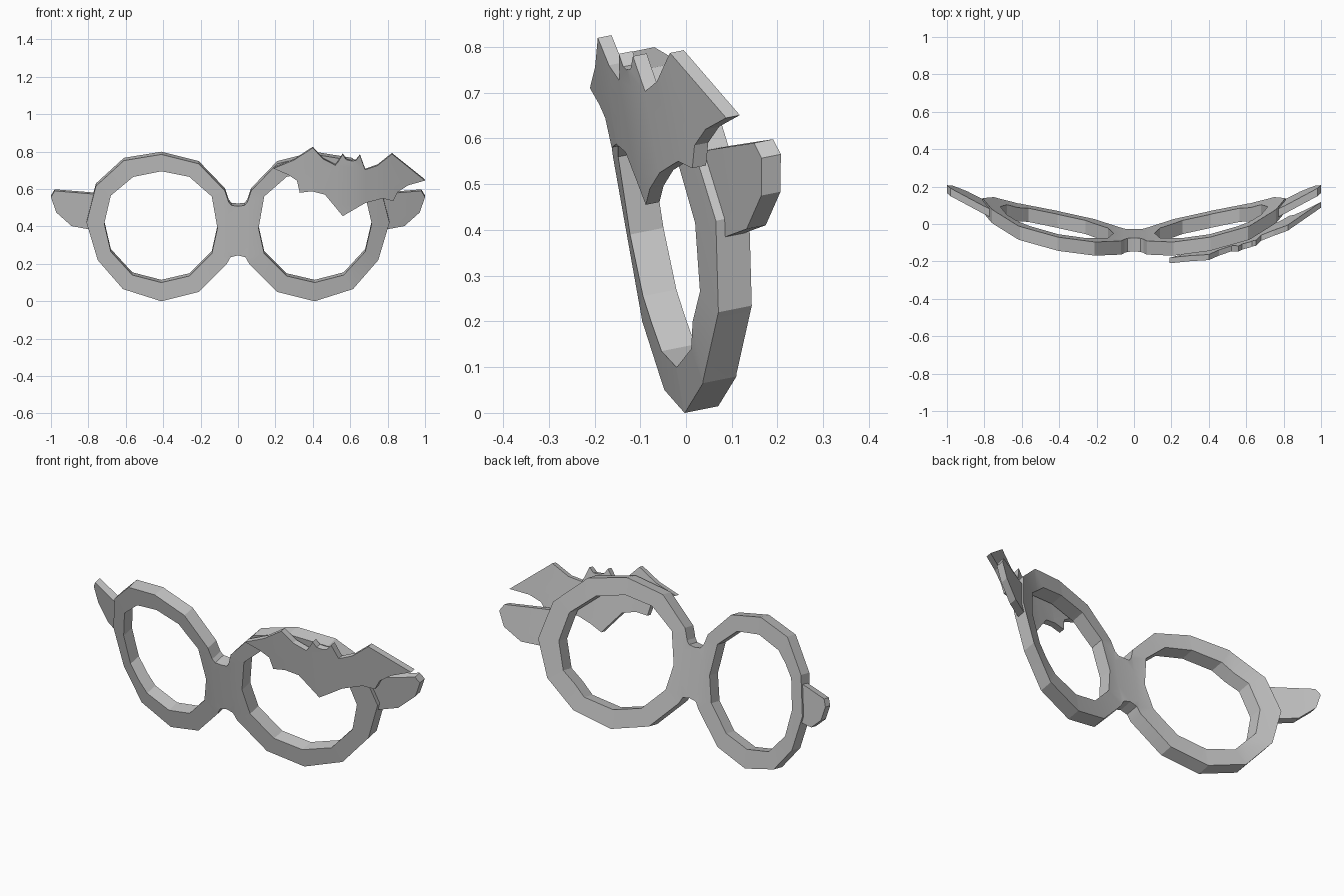
import bpy, bmesh

cube = bpy.data.objects.get("Cube")
if cube:
    bpy.data.objects.remove(cube)

grey = bpy.data.materials.new("matte grey")
grey.use_nodes = True
grey.diffuse_color = (0.55, 0.55, 0.55, 1)
grey.node_tree.nodes["Principled BSDF"].inputs["Base Color"].default_value = (0.55, 0.55, 0.55, 1)

# Wrap-around bend: (distance from centre, depth)
BEND = [(0, -.056), (.06, -.06), (.2, -.04), (.4, -.005), (.62, .05),
        (.75, .11), (.81, .14), (1.01, .25)]
TILT = 0.178


def depth(x, z):
    """Front surface depth at a point of the wrapped, leaning plane."""
    x = abs(x)
    for (a, ya), (b, yb) in zip(BEND, BEND[1:]):
        if x <= b:
            break
    return ya + (yb - ya) * (x - a) / (b - a) - TILT * z


def mirrored(points):
    return [(-x, z) for x, z in points]


def plate(name, outlines, offset, thickness):
    """Fill outlines (holes included), bend the sheet and thicken it backwards."""
    bm = bmesh.new()
    for points in outlines:
        vs = [bm.verts.new((x, 0, z)) for x, z in points]
        for a, b in zip(vs, vs[1:] + vs[:1]):
            bm.edges.new((a, b))
    bmesh.ops.triangle_fill(bm, edges=bm.edges[:], use_beauty=True, normal=(0, -1, 0))
    for knot in sorted({s * k for k, _ in BEND for s in (-1, 1)}):
        bmesh.ops.bisect_plane(bm, geom=bm.verts[:] + bm.edges[:] + bm.faces[:],
                               dist=1e-5, plane_co=(knot, 0, 0), plane_no=(1, 0, 0))
    for v in bm.verts:
        v.co.y = depth(v.co.x, v.co.z) + offset
    back = bmesh.ops.extrude_face_region(bm, geom=bm.faces[:], use_keep_orig=True)["geom"]
    bmesh.ops.translate(bm, verts=[g for g in back if isinstance(g, bmesh.types.BMVert)],
                        vec=(0, thickness, thickness * 0.2))
    bmesh.ops.recalc_face_normals(bm, faces=bm.faces[:])
    mesh = bpy.data.meshes.new(name)
    bm.to_mesh(mesh)
    bm.free()
    mesh.materials.append(grey)
    obj = bpy.data.objects.new(name, mesh)
    bpy.context.collection.objects.link(obj)
    bpy.ops.object.select_all(action='DESELECT')
    obj.select_set(True)
    bpy.context.view_layer.objects.active = obj
    bpy.ops.object.shade_smooth_by_angle(angle=0.3)
    return obj


# Spectacle frame: outer half outline from bridge top to bridge bottom, and lens hole
rim = [(.035, .512), (.05, .53), (.07, .59), (.21, .735), (.41, .785), (.61, .752),
       (.76, .615), (.81, .42), (.75, .22), (.615, .065), (.41, 0), (.21, .05),
       (.06, .2), (.04, .235)]
lens = [(.41, .695), (.56, .665), (.68, .565), (.715, .415), (.68, .265), (.565, .14),
        (.41, .1), (.26, .135), (.14, .255), (.11, .39), (.14, .56), (.26, .665)]
outer = [(0, .508)] + rim + [(0, .245)] + mirrored(rim)[::-1]
plate("spectacle_frame", [outer, lens, mirrored(lens)], 0, .073)

# Hinge tabs on both sides
tab = [(.76, .572), (.98, .59), (1, .557), (.972, .475), (.89, .402), (.80, .385), (.77, .45)]
plate("left_hinge_tab", [tab], .02, .042)
plate("right_hinge_tab", [mirrored(tab)], .02, .042)

# Bat silhouette in front of the left lens
bat = [(.19, .71), (.30, .755), (.40, .82), (.455, .76), (.52, .727), (.535, .745),
       (.56, .785), (.578, .757), (.605, .75), (.63, .752), (.652, .78), (.668, .735),
       (.68, .703), (.745, .725), (.823, .787), (1, .645), (.91, .62), (.855, .585),
       (.83, .535), (.775, .55), (.68, .525), (.56, .455), (.515, .51), (.465, .57),
       (.395, .588), (.33, .58), (.315, .645), (.27, .675)]
plate("bat_ornament", [bat], -.042, .03)
